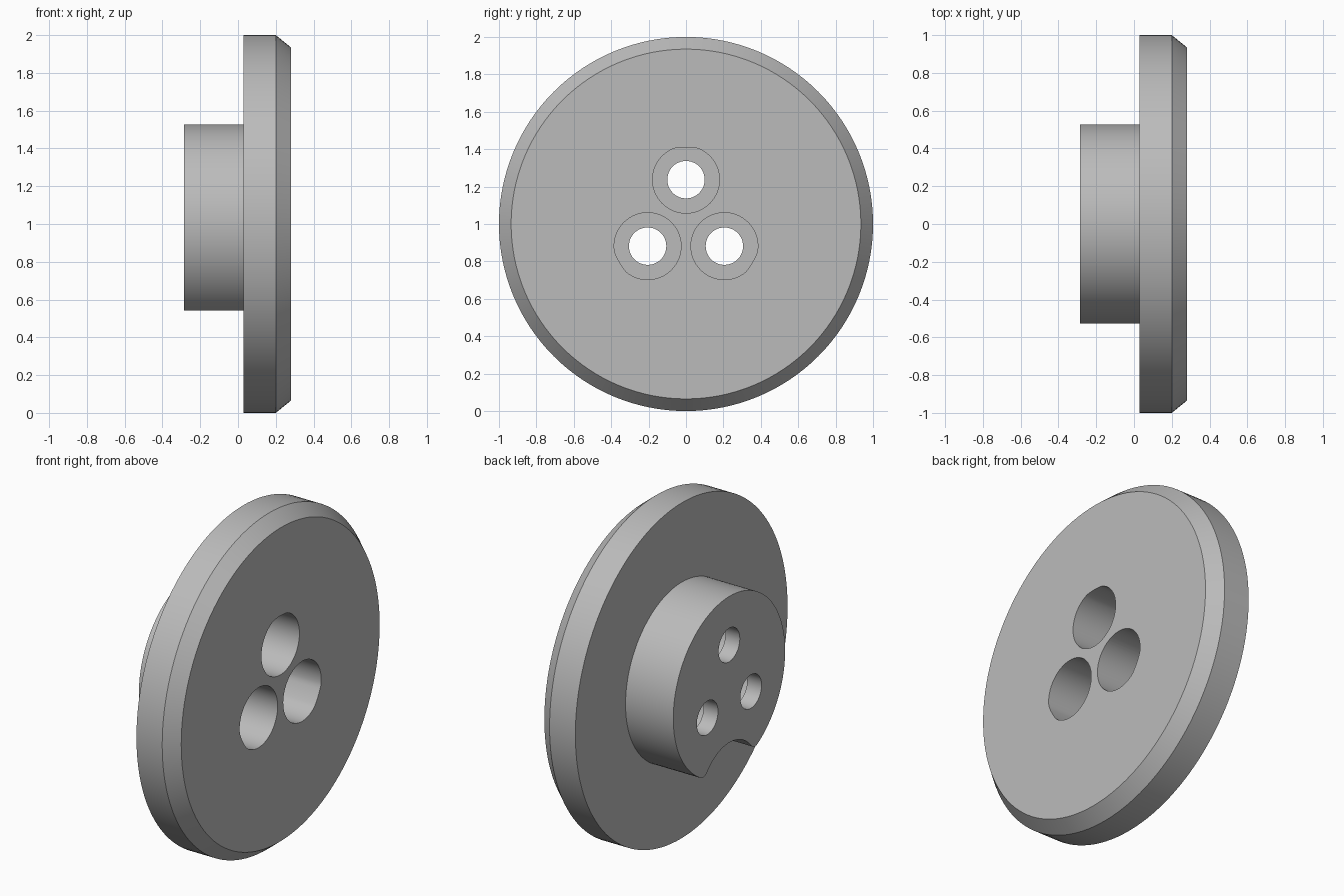
import bpy, bmesh, math
from mathutils import Vector

if "Cube" in bpy.data.objects:
    bpy.data.objects.remove(bpy.data.objects["Cube"])

grey = bpy.data.materials.new("plain grey")
grey.use_nodes = True
grey.diffuse_color = (0.5, 0.5, 0.5, 1)
grey.node_tree.nodes["Principled BSDF"].inputs["Base Color"].default_value = (0.5, 0.5, 0.5, 1)

CENTRE = Vector((0, 1))  # axis of the wheel in the y-z plane


def arc(centre, radius, start, end, steps):
    """Points along an arc in the y-z plane, both ends included."""
    return [Vector(centre) + radius * Vector((math.cos(t), math.sin(t)))
            for t in (start + (end - start) * i / steps for i in range(steps + 1))]


def circle(centre, radius, steps):
    return arc(centre, radius, 0, math.tau, steps)[:-1]


def loft(name, sections):
    """Closed solid through a list of (x, outline) sections with equal point counts."""
    bm = bmesh.new()
    rings = [[bm.verts.new((x, *(CENTRE + p))) for p in outline] for x, outline in sections]
    n = len(rings[0])
    for a, b in zip(rings, rings[1:]):
        for i in range(n):
            j = (i + 1) % n
            bm.faces.new((a[i], a[j], b[j], b[i]))
    bm.faces.new(rings[0])
    bm.faces.new(rings[-1])
    bmesh.ops.recalc_face_normals(bm, faces=bm.faces)
    mesh = bpy.data.meshes.new(name)
    bm.to_mesh(mesh)
    bm.free()
    mesh.materials.append(grey)
    obj = bpy.data.objects.new(name, mesh)
    bpy.context.collection.objects.link(obj)
    return obj


def combine(target, other, operation):
    """Apply a boolean, then remove the helper."""
    mod = target.modifiers.new(operation, "BOOLEAN")
    mod.operation, mod.solver, mod.object = operation, "EXACT", other
    bpy.ops.object.select_all(action="DESELECT")
    bpy.context.view_layer.objects.active = target
    target.select_set(True)
    bpy.ops.object.modifier_apply(modifier=mod.name)
    bpy.data.objects.remove(other)


# Flange disc with a chamfered outer rim
rim, face = circle((0, 0), 1, 128), circle((0, 0), 0.935, 128)
wheel = loft("flanged_hub", [(0.03, rim), (0.2, rim), (0.28, face)])

# Hub outline: round, with a notch at the bottom whose lips are rounded
hub_r, lip_r, notch_top, lip_angle = 0.527, 0.05, 0.345, 0.54
lip = (hub_r - lip_r) * Vector((math.sin(lip_angle), -math.cos(lip_angle)))
drop = -lip.y - notch_top
notch_r = (lip.x ** 2 + drop ** 2 - lip_r ** 2) / (2 * (lip_r + drop))
notch = Vector((0, -notch_top - notch_r))
lean = math.atan2(lip.y - notch.y, lip.x)
down = -math.pi / 2
outline = arc((0, 0), hub_r, down + lip_angle, 3 * math.pi / 2 - lip_angle, 96)
outline += arc((-lip.x, lip.y), lip_r, down - lip_angle, -lean, 12)[1:]
outline += arc(notch, notch_r, math.pi - lean, lean, 24)[1:]
outline += arc(lip, lip_r, lean - math.pi, down + lip_angle, 12)[1:-1]
hub = loft("hub", [(-0.285, outline), (0.12, outline)])
combine(wheel, hub, "UNION")

# Three bolt holes, each with a deep counterbore trimmed by a common circle
for k in range(3):
    t = math.pi / 2 + k * math.tau / 3
    spot = 0.237 * Vector((math.cos(t), math.sin(t)))
    bore = [p * min(1, 0.41 / p.length) for p in circle(spot, 0.179, 64)]
    combine(wheel, loft("counterbore", [(-0.19, bore), (0.4, bore)]), "DIFFERENCE")
    hole = circle(spot, 0.1, 48)
    combine(wheel, loft("bolt_hole", [(-0.4, hole), (0.0, hole)]), "DIFFERENCE")

bpy.ops.object.shade_smooth_by_angle(angle=math.radians(25))
